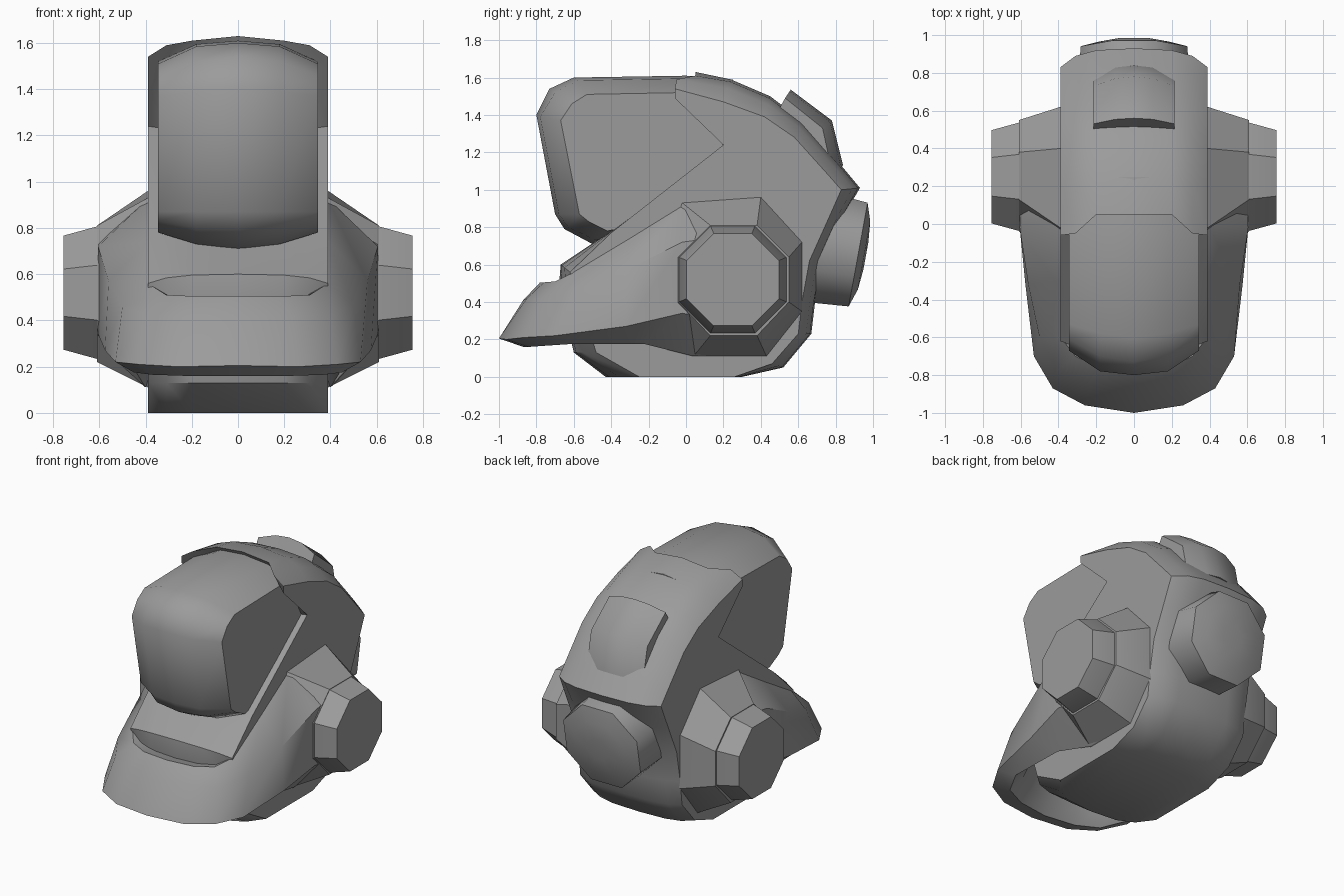
import bpy, bmesh, math
from mathutils import Vector

cube = bpy.data.objects.get("Cube")
if cube:
    bpy.data.objects.remove(cube)

grey = bpy.data.materials.new("mid_grey")
grey.use_nodes = True
grey.diffuse_color = (0.33, 0.33, 0.33, 1)
grey.node_tree.nodes["Principled BSDF"].inputs["Base Color"].default_value = grey.diffuse_color


def loft(name, rings, angle=38):
    """Skin a list of equal-length closed rings and cap both ends."""
    bm = bmesh.new()
    rows = [[bm.verts.new(p) for p in ring] for ring in rings]
    n = len(rows[0])
    for a, b in zip(rows, rows[1:]):
        for i in range(n):
            j = (i + 1) % n
            bm.faces.new((a[i], a[j], b[j], b[i]))
    bm.faces.new(rows[0][::-1])
    bm.faces.new(rows[-1])
    bmesh.ops.recalc_face_normals(bm, faces=bm.faces)
    mesh = bpy.data.meshes.new(name)
    bm.to_mesh(mesh)
    bm.free()
    mesh.materials.append(grey)
    obj = bpy.data.objects.new(name, mesh)
    bpy.context.collection.objects.link(obj)
    bpy.ops.object.select_all(action="DESELECT")
    obj.select_set(True)
    bpy.context.view_layer.objects.active = obj
    bpy.ops.object.shade_smooth_by_angle(angle=math.radians(angle))
    return obj


def mirrored(half):
    """Extend rings running from the right side to the centre across x = 0."""
    return half + [[(-x, y, z) for x, y, z in r] for r in half[-2::-1]]


def across(name, sections, angle=38):
    """Loft side profiles given at several x positions, widest first."""
    half = [[(x, y, z) for y, z in profile] for x, profile in sections]
    return loft(name, mirrored(half), angle)


def blend(a, b, t):
    return [(p[0] + (q[0] - p[0]) * t, p[1] + (q[1] - p[1]) * t) for p, q in zip(a, b)]


def octagon(center, axis, radius):
    axis = Vector(axis).normalized()
    u = axis.cross(Vector((0, 0, 1))).normalized()
    v = axis.cross(u)
    return [Vector(center) + radius * (math.cos(a) * u + math.sin(a) * v)
            for a in (math.pi * (k + 0.5) / 4 for k in range(8))]


# Main shell: centre profile and side profile, paired point by point
shell_mid = [(.05, 1.63), (.24, 1.59), (.45, 1.5), (.62, 1.37), (.83, 1.13), (.93, 1.01),
             (.82, .82), (.73, .62), (.69, .4), (.67, .23), (.52, .05), (.3, 0),
             (-.43, 0), (-.6, .13), (-.68, .48), (-.67, .6), (-.4, .78), (.2, 1.22), (.12, 1.52)]
shell_side = [(-.06, 1.54), (.2, 1.47), (.42, 1.39), (.58, 1.28), (.76, 1.08), (.83, 1.0),
              (.75, .82), (.66, .62), (.62, .4), (.6, .23), (.46, .07), (.26, 0),
              (-.25, 0), (-.48, .13), (-.58, .45), (-.62, .56), (-.4, .77), (.2, 1.22), (.12, 1.38)]
# brow tips hang lower at the sides
shell_side[-1] = (-.06, 1.49)
shell_side[-2] = (.2, 1.24)
shoulder = blend(shell_mid, shell_side, .4)
shoulder[0] = (-.05, 1.59)
inner = blend(shell_mid, shell_side, .1)
inner[0] = (.05, 1.61)
across("main_shell", [(.39, shell_side), (.31, shoulder), (.2, inner), (0, shell_mid)])

# Visor block set into the shell
visor_mid = [(.25, 1.59), (0, 1.61), (-.6, 1.6), (-.73, 1.54), (-.8, 1.4),
             (-.7, .87), (-.65, .79), (-.5, .71), (.25, .9)]
visor_in = [(.25, 1.57), (0, 1.595), (-.58, 1.585), (-.7, 1.52), (-.78, 1.39),
            (-.68, .87), (-.63, .8), (-.48, .73), (.25, .9)]
visor_side = [(.25, 1.49), (0, 1.52), (-.53, 1.51), (-.61, 1.46), (-.67, 1.37),
              (-.57, .87), (-.52, .83), (-.42, .78), (.25, .9)]
across("visor_block", [(.345, visor_side), (.18, visor_in), (0, visor_mid)], 45)

# Jaw guard: rim, upper flank, lower edge and underside, from cheek to chin
jaw = [
    [(.37, .3, .9), (.6, .2, .75), (.6, .2, .3), (.39, .3, .12)],
    [(.385, 0, .93), (.605, -.02, .72), (.605, -.02, .34), (.4, .04, .11)],
    [(.39, -.3, .74), (.56, -.32, .57), (.575, -.32, .27), (.44, -.22, .175)],
    [(.39, -.6, .56), (.5, -.6, .46), (.53, -.7, .22), (.45, -.62, .175)],
    [(.31, -.7, .51), (.4, -.77, .42), (.43, -.87, .21), (.37, -.77, .165)],
    [(.19, -.76, .505), (.23, -.85, .42), (.26, -.96, .2), (.22, -.84, .16)],
    [(0, -.78, .505), (0, -.87, .41), (0, -1, .205), (0, -.87, .16)],
]
for ring in jaw:
    bx, by, bz = ring[3]
    tx, ty, tz = ring[0]
    ring.append((bx * .85, by + .06, bz + .08))
    ring.append((tx * .8, ty + .12, tz - .03))
loft("jaw_guard", mirrored(jaw), 45)

# Cheek housings and ear caps
housing = [(-.02, .93), (.4, .96), (.62, .72), (.62, .35), (.43, .11), (.04, .11),
           (-.12, .32), (-.12, .66)]
center_y, center_z = .25, .52
face = [(.13, .81), (.38, .81), (.55, .64), (.55, .4), (.38, .22), (.13, .22),
        (-.04, .4), (-.04, .64)]
for side, label in ((1, "left"), (-1, "right")):
    loft(label + "_cheek_housing",
         [[(side * x, y, z) for y, z in outline]
          for x, outline in ((.3, housing), (.39, housing), (.61, face))], 25)
    loft(label + "_ear_cap",
         [octagon((side * x, center_y, center_z), (1, 0, 0), r)
          for x, r in ((.56, .312), (.61, .31), (.755, .267))], 25)

# Raised hatch on the upper back
hatch_mid = [(.5, 1.42), (.56, 1.535), (.78, 1.37), (.84, 1.13), (.6, 1.1)]
hatch_side = [(.48, 1.4), (.53, 1.49), (.73, 1.33), (.78, 1.1), (.6, 1.1)]
across("top_hatch", [(.215, hatch_side), (.1, blend(hatch_mid, hatch_side, .2)),
                     (0, hatch_mid)], 45)

# Domed pod on the back
axis = Vector((0, .985, -.18))
hub = Vector((0, .94, .65))
loft("back_pod", [octagon(hub + axis * d, axis, r)
                  for d, r in ((-.25, .325), (-.02, .305), (.012, .2), (.022, .08))], 50)
